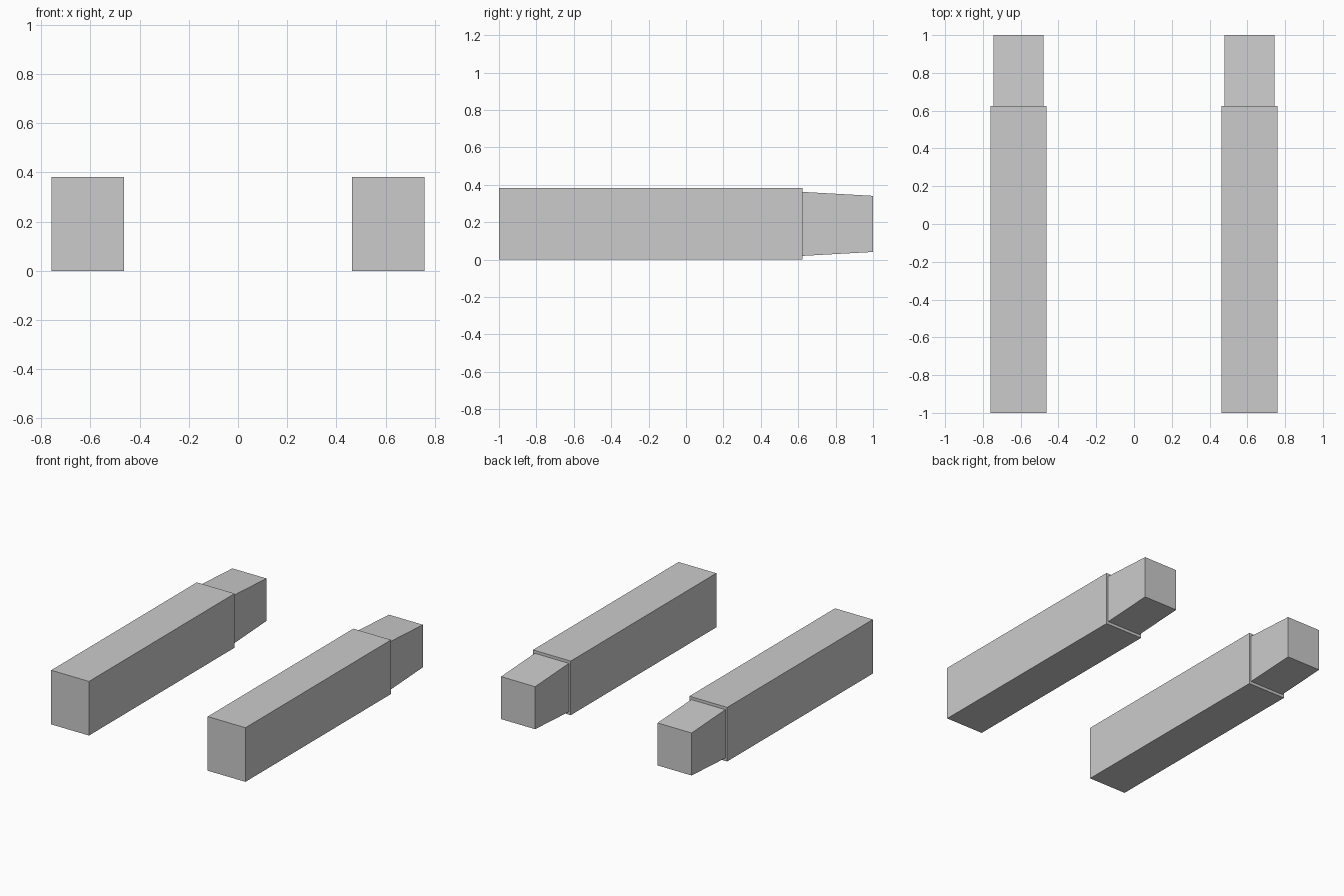
import bpy
import bmesh

cube = bpy.data.objects.get("Cube")
if cube:
    bpy.data.objects.remove(cube, do_unlink=True)

# Single plain grey
grey = bpy.data.materials.new("light_grey")
grey.use_nodes = True
colour = (0.6, 0.6, 0.6, 1.0)
grey.diffuse_color = colour
grey.node_tree.nodes["Principled BSDF"].inputs["Base Color"].default_value = colour

MID_X, MID_Z = 0.611, 0.191


def beam(name, side, width, y0, h0, y1, h1):
    """Box along y, whose height runs from h0 at y0 to h1 at y1."""
    bm = bmesh.new()
    bmesh.ops.create_cube(bm, size=1.0)
    for v in bm.verts:
        y, h = (y0, h0) if v.co.y < 0 else (y1, h1)
        v.co = (v.co.x * width, y, v.co.z * h)
    mesh = bpy.data.meshes.new(name)
    bm.to_mesh(mesh)
    bm.free()
    mesh.materials.append(grey)
    obj = bpy.data.objects.new(name, mesh)
    obj.location = (side * MID_X, 0, MID_Z)
    bpy.context.collection.objects.link(obj)


for label, side in (("left", 1), ("right", -1)):
    # Long straight body
    beam(label + "_body", side, 0.295, -1.0, 0.382, 0.624, 0.382)
    # Narrower rear end, tapering in height
    beam(label + "_rear_end", side, 0.266, 0.624, 0.342, 1.0, 0.30)
